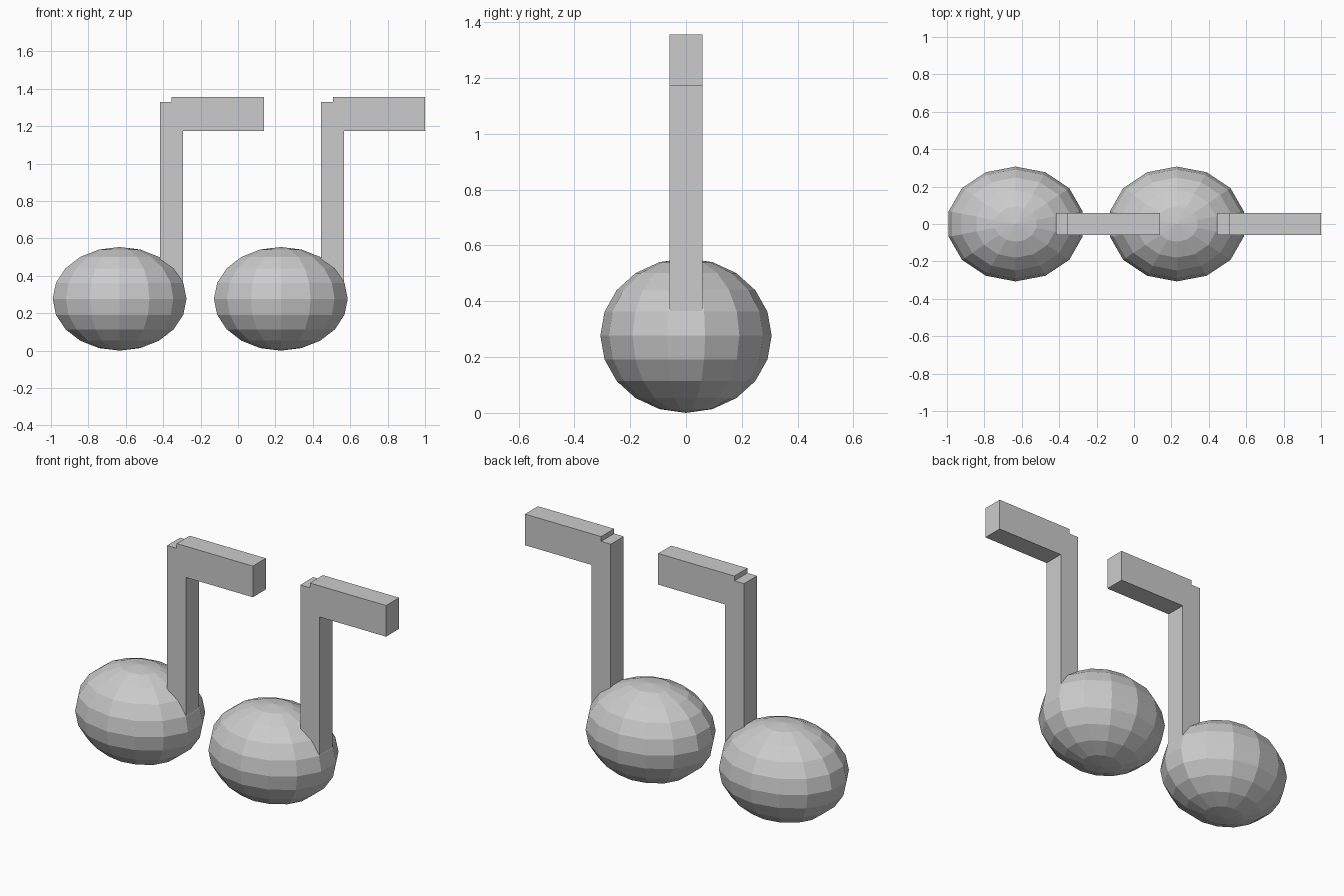
import bpy
from mathutils import Vector

cube = bpy.data.objects.get("Cube")
if cube:
    bpy.data.objects.remove(cube, do_unlink=True)

# Single plain grey
grey = bpy.data.materials.new("plain_grey")
grey.use_nodes = True
colour = (0.6, 0.6, 0.6, 1)
grey.diffuse_color = colour
grey.node_tree.nodes["Principled BSDF"].inputs["Base Color"].default_value = colour


def finish(name):
    """Name the active part, apply its scale and colour it."""
    obj = bpy.context.object
    obj.name = name
    obj.data.name = name
    bpy.ops.object.transform_apply(location=False, rotation=False, scale=True)
    obj.data.materials.append(grey)


def box(name, low, high):
    low, high = Vector(low), Vector(high)
    bpy.ops.mesh.primitive_cube_add(size=1, location=(low + high) / 2)
    bpy.context.object.scale = high - low
    finish(name)


HALF_DEPTH = 0.06
SPACING = 0.862

# Two identical notes side by side
for side, x in (("right", -0.633), ("left", -0.633 + SPACING)):
    # Faceted oval head
    bpy.ops.mesh.primitive_uv_sphere_add(segments=14, ring_count=10, radius=1,
                                         location=(x, 0, 0.277))
    bpy.context.object.scale = (0.367, 0.307, 0.277)
    # A vertex column faces sideways, a flat column faces front
    bpy.context.object.rotation_euler = (0, 0, 0)
    finish(f"{side}_note_head")

    # Upright stem sunk into the head
    box(f"{side}_note_stem", (x + 0.216, -HALF_DEPTH, 0.28),
        (x + 0.339, HALF_DEPTH, 1.328))

    # Flag standing slightly above the stem top
    box(f"{side}_note_flag", (x + 0.278, -HALF_DEPTH, 1.174),
        (x + 0.771, HALF_DEPTH, 1.356))
